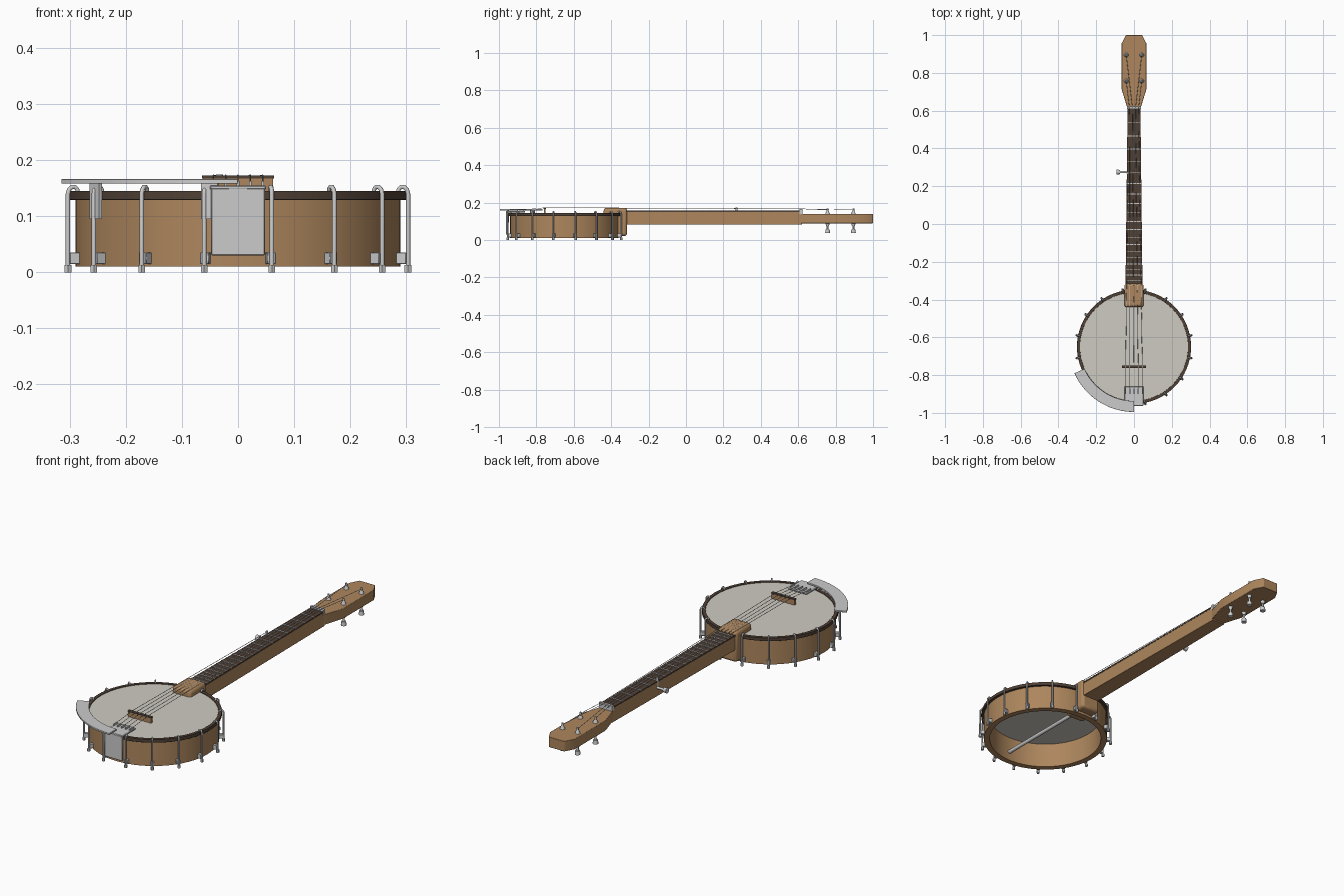
import bpy, bmesh, math
from mathutils import Vector, Matrix

if "Cube" in bpy.data.objects:
    bpy.data.objects.remove(bpy.data.objects["Cube"])

CY = -0.65  # centre of the drum in y


def material(name, color):
    m = bpy.data.materials.new(name)
    m.diffuse_color = (*color, 1)
    m.use_nodes = True
    m.node_tree.nodes["Principled BSDF"].inputs["Base Color"].default_value = m.diffuse_color
    return m


WOOD = material("wood", (0.42, 0.24, 0.11))
DARK = material("dark_wood", (0.08, 0.052, 0.036))
SKIN = material("drum_skin", (0.62, 0.60, 0.54))


def finish(name, bm, mat=None, bevel=0, segs=2):
    bmesh.ops.recalc_face_normals(bm, faces=bm.faces)
    me = bpy.data.meshes.new(name)
    bm.to_mesh(me)
    bm.free()
    ob = bpy.data.objects.new(name, me)
    bpy.context.collection.objects.link(ob)
    if mat:
        me.materials.append(mat)
    if bevel:
        mod = ob.modifiers.new("bevel", 'BEVEL')
        mod.width, mod.segments = bevel, segs
    me.shade_smooth()
    me.set_sharp_from_angle(angle=math.radians(35))
    return ob


def add_box(bm, x0, x1, y0, y1, z0, z1, rot=None):
    m = Matrix.Translation(((x0 + x1) / 2, (y0 + y1) / 2, (z0 + z1) / 2)) @ \
        Matrix.Diagonal((x1 - x0, y1 - y0, z1 - z0, 1))
    bmesh.ops.create_cube(bm, size=1, matrix=(rot @ m) if rot else m)


def add_rod(bm, a, b, r1, r2=None, n=12):
    a, b = Vector(a), Vector(b)
    d = b - a
    m = Matrix.Translation((a + b) / 2) @ d.to_track_quat('Z', 'Y').to_matrix().to_4x4()
    bmesh.ops.create_cone(bm, cap_ends=True, segments=n, radius1=r1,
                          radius2=r1 if r2 is None else r2, depth=d.length, matrix=m)


def box(name, *dims, mat=None, bevel=0, segs=2):
    bm = bmesh.new()
    add_box(bm, *dims)
    return finish(name, bm, mat, bevel, segs)


def sweep(name, r0, r1, z0, z1, mat=None, a0=0, a1=360, n=64, bevel=0):
    """Rectangular section swept round the drum axis."""
    bm = bmesh.new()
    full = a1 - a0 == 360
    rings = []
    for i in range(n if full else n + 1):
        a = math.radians(a0 + (a1 - a0) * i / n)
        rings.append([bm.verts.new((r * math.cos(a), CY + r * math.sin(a), z))
                      for r, z in ((r0, z0), (r1, z0), (r1, z1), (r0, z1))])
    for i in range(n):
        p, q = rings[i], rings[(i + 1) % len(rings)]
        for k in range(4):
            bm.faces.new((p[k], p[(k + 1) % 4], q[(k + 1) % 4], q[k]))
    if not full:
        bm.faces.new(rings[0])
        bm.faces.new(rings[-1])
    return finish(name, bm, mat, bevel)


def slab(name, half, z0, z1, mat, bevel=0):
    """Mirrored plan outline (half width, y) extruded in z."""
    bm = bmesh.new()
    pts = half + [(-x, y) for x, y in reversed(half)]
    f = bm.faces.new([bm.verts.new((x, y, z0)) for x, y in pts])
    g = bmesh.ops.extrude_face_region(bm, geom=[f])
    bmesh.ops.translate(bm, vec=(0, 0, z1 - z0),
                        verts=[v for v in g["geom"] if isinstance(v, bmesh.types.BMVert)])
    return finish(name, bm, mat, bevel)


def tubes(name, paths, r, res=2):
    cu = bpy.data.curves.new(name, 'CURVE')
    cu.dimensions = '3D'
    cu.bevel_depth, cu.bevel_resolution, cu.use_fill_caps = r, res, True
    for path in paths:
        s = cu.splines.new('POLY')
        s.points.add(len(path) - 1)
        for p, c in zip(s.points, path):
            p.co = (*c, 1)
        s.use_smooth = True
    ob = bpy.data.objects.new(name, cu)
    bpy.context.collection.objects.link(ob)
    return ob


# drum: wooden rim, skin, tension hoop
sweep("rim", 0.262, 0.29, 0.01, 0.132, WOOD)
sweep("tension_hoop", 0.286, 0.302, 0.129, 0.145, DARK, bevel=0.001)
bm = bmesh.new()
add_rod(bm, (0, CY, 0.132), (0, CY, 0.142), 0.288, n=64)
finish("drum_head", bm, SKIN)

# sixteen hooks with nuts and shoes
hook = [(.309, .008), (.309, .14), (.307, .147), (.302, .152), (.296, .152), (.292, .148), (.291, .14)]
paths, nuts, shoes = [], bmesh.new(), bmesh.new()
for i in range(16):
    a = math.radians(11.25 + 22.5 * i)
    c, s = math.cos(a), math.sin(a)
    paths.append([(r * c, CY + r * s, z) for r, z in hook])
    add_rod(nuts, (.309 * c, CY + .309 * s, 0), (.309 * c, CY + .309 * s, 0.013), 0.007, n=6)
    rot = Matrix.Translation((0, CY, 0)) @ Matrix.Rotation(a, 4, 'Z')
    add_box(shoes, .286, .307, -.008, .008, .015, .035, rot)
tubes("tension_hooks", paths, 0.004)
finish("hook_nuts", nuts)
finish("hook_shoes", shoes, bevel=0.001, segs=1)

# inner coordinator rod
bm = bmesh.new()
add_rod(bm, (0, CY - 0.27, 0.055), (0, -0.38, 0.055), 0.009, n=16)
finish("coordinator_rod", bm)

# tailpiece with string fingers
bm = bmesh.new()
add_box(bm, -.048, .048, -.963, -.953, .03, .15)
add_box(bm, -.05, .05, -.963, -.86, .147, .155)
finish("tailpiece", bm, bevel=0.002, segs=1)
bm = bmesh.new()
string_x = [-0.044 + 0.022 * i for i in range(5)]
for x in string_x:
    add_box(bm, x - .0025, x + .0025, -.9, -.87, .154, .163)
finish("string_fingers", bm)

# armrest and its two clamps
sweep("armrest", 0.287, 0.345, 0.158, 0.166, None, 204, 270, 24, bevel=0.001)
bm = bmesh.new()
for ang in (214, 260.5):
    rot = Matrix.Translation((0, CY, 0)) @ Matrix.Rotation(math.radians(ang), 4, 'Z')
    add_box(bm, .302, .309, -.015, .015, .095, .16, rot)
finish("armrest_clamps", bm)

# bridge
box("bridge", -.062, .062, -.76, -.75, .141, .168, mat=WOOD)
box("bridge_cap", -.064, .064, -.762, -.748, .167, .172, mat=DARK)

# neck, heel, fretboard, headstock
box("heel", -.051, .051, -.44, -.315, .022, .172, mat=WOOD, bevel=0.014, segs=3)
slab("neck", [(.044, -.36), (.034, .62)], .083, .151, WOOD, bevel=0.002)
slab("fretboard", [(.045, -.33), (.034, .61)], .15, .157, DARK)
slab("headstock", [(.034, .61), (.066, .715), (.066, .955), (.042, 1.0)], .09, .14, WOOD, bevel=0.002)
box("nut", -.036, .036, .608, .622, .14, .166)

# frets
bm = bmesh.new()
for n in range(1, 20):
    y = 0.615 - 1.37 * (1 - 2 ** (-n / 12))
    w = .034 + .011 * (.61 - y) / .94
    add_box(bm, -w, w, y - .002, y + .002, .156, .1595)
finish("frets", bm)

# tuning pegs
bm = bmesh.new()
for sx in (-1, 1):
    for y in (.757, .895):
        x = .041 * sx
        add_rod(bm, (x, y, .05), (x, y, .168), .005)
        add_rod(bm, (x, y, .14), (x, y, .157), .012, .006)
        add_rod(bm, (x, y, .075), (x, y, .09), .008, .011)
        add_rod(bm, (x, y, .037), (x, y, .056), .013, .011)
finish("tuning_pegs", bm)

# fifth string peg on the neck side
bm = bmesh.new()
add_rod(bm, (-.03, .275, .125), (-.08, .275, .125), .006)
add_rod(bm, (-.074, .275, .125), (-.092, .275, .125), .011, .014)
add_rod(bm, (-.033, .27, .12), (-.033, .27, .174), .006)
finish("fifth_peg", bm)

# strings: tailpiece, bridge, nut, peg
ends = [(-.041, .757), (-.041, .895), (.041, .895), (.041, .757)]
paths = [[(string_x[0], -.88, .161), (string_x[0], -.755, .173), (-.033, .27, .17)]]
for i, (px, py) in enumerate(ends):
    x = string_x[i + 1]
    paths.append([(x, -.88, .161), (x, -.755, .173), (-.024 + .016 * i, .615, .167), (px, py, .161)])
tubes("strings", paths, 0.0012, 1)
